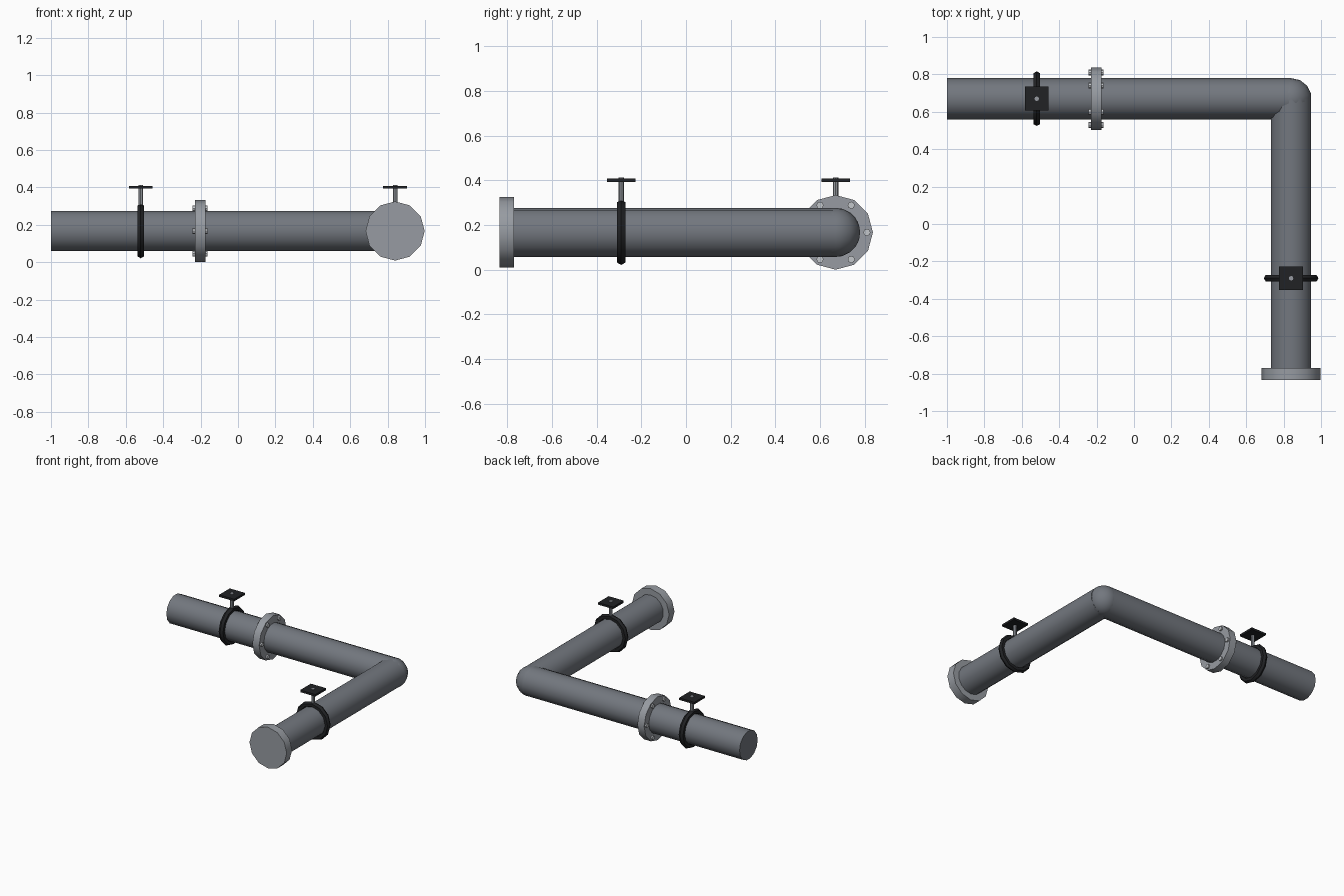
import bpy
from math import radians, cos, sin, tau

if "Cube" in bpy.data.objects:
    bpy.data.objects.remove(bpy.data.objects["Cube"])

Z = 0.167           # pipe axis height
CX, CY = 0.84, 0.67  # corner where both pipes meet
R = 0.11            # pipe radius
ALONG_X = (0, radians(90), 0)
ALONG_Y = (radians(90), 0, 0)


def material(name, rgb):
    m = bpy.data.materials.new(name)
    m.diffuse_color = (*rgb, 1)
    m.use_nodes = True
    m.node_tree.nodes["Principled BSDF"].inputs["Base Color"].default_value = m.diffuse_color
    return m


STEEL = material("pipe_steel", (0.17, 0.185, 0.21))
LIGHT = material("flange_steel", (0.31, 0.33, 0.36))
BOLT = material("bolt_steel", (0.55, 0.57, 0.6))
BLACK = material("black_rubber", (0.015, 0.016, 0.018))


def finish(name, mat, angle=40):
    ob = bpy.context.object
    ob.name = name
    ob.data.materials.append(mat)
    bpy.ops.object.shade_smooth_by_angle(angle=radians(angle))
    return ob


def cylinder(name, loc, r, length, rot, sides, mat):
    bpy.ops.mesh.primitive_cylinder_add(vertices=sides, radius=r, depth=length,
                                        location=loc, rotation=rot)
    return finish(name, mat)


# Two straight pipes and the rounded corner joint
cylinder("long_pipe", ((CX - 1) / 2, CY, Z), R, CX + 1, ALONG_X, 14, STEEL)
cylinder("side_pipe", (CX, (CY - 0.78) / 2, Z), R, CY + 0.78, ALONG_Y, 14, STEEL)
bpy.ops.mesh.primitive_uv_sphere_add(segments=14, ring_count=10, radius=R,
                                     location=(CX, CY, Z))
finish("corner_joint", STEEL)

# End cap flange and bolted joint flange
cylinder("end_flange", (CX, -0.8025, Z), 0.158, 0.065, ALONG_Y, 12, LIGHT)
cylinder("joint_flange", (-0.202, CY, Z), 0.167, 0.057, ALONG_X, 12, LIGHT)
for i in range(6):
    a = tau * i / 6
    cylinder(f"flange_bolt_{i + 1}", (-0.202, CY + 0.14 * cos(a), Z + 0.14 * sin(a)),
             0.016, 0.08, ALONG_X, 8, BOLT)

# Valves: collar ring, stem and square handle plate
for label, x, y, rot in (("long", -0.52, CY, ALONG_X), ("side", CX, -0.29, ALONG_Y)):
    bpy.ops.mesh.primitive_torus_add(major_segments=12, minor_segments=6,
                                     major_radius=0.125, minor_radius=0.021,
                                     location=(x, y, Z), rotation=rot)
    finish(f"{label}_valve_ring", BLACK)
    cylinder(f"{label}_valve_stem", (x, y, 0.336), 0.0125, 0.154, (0, 0, 0), 8, LIGHT)
    bpy.ops.mesh.primitive_cube_add(size=1, location=(x, y, 0.401))
    plate = finish(f"{label}_valve_handle", BLACK)
    plate.scale = (0.128, 0.128, 0.016)
